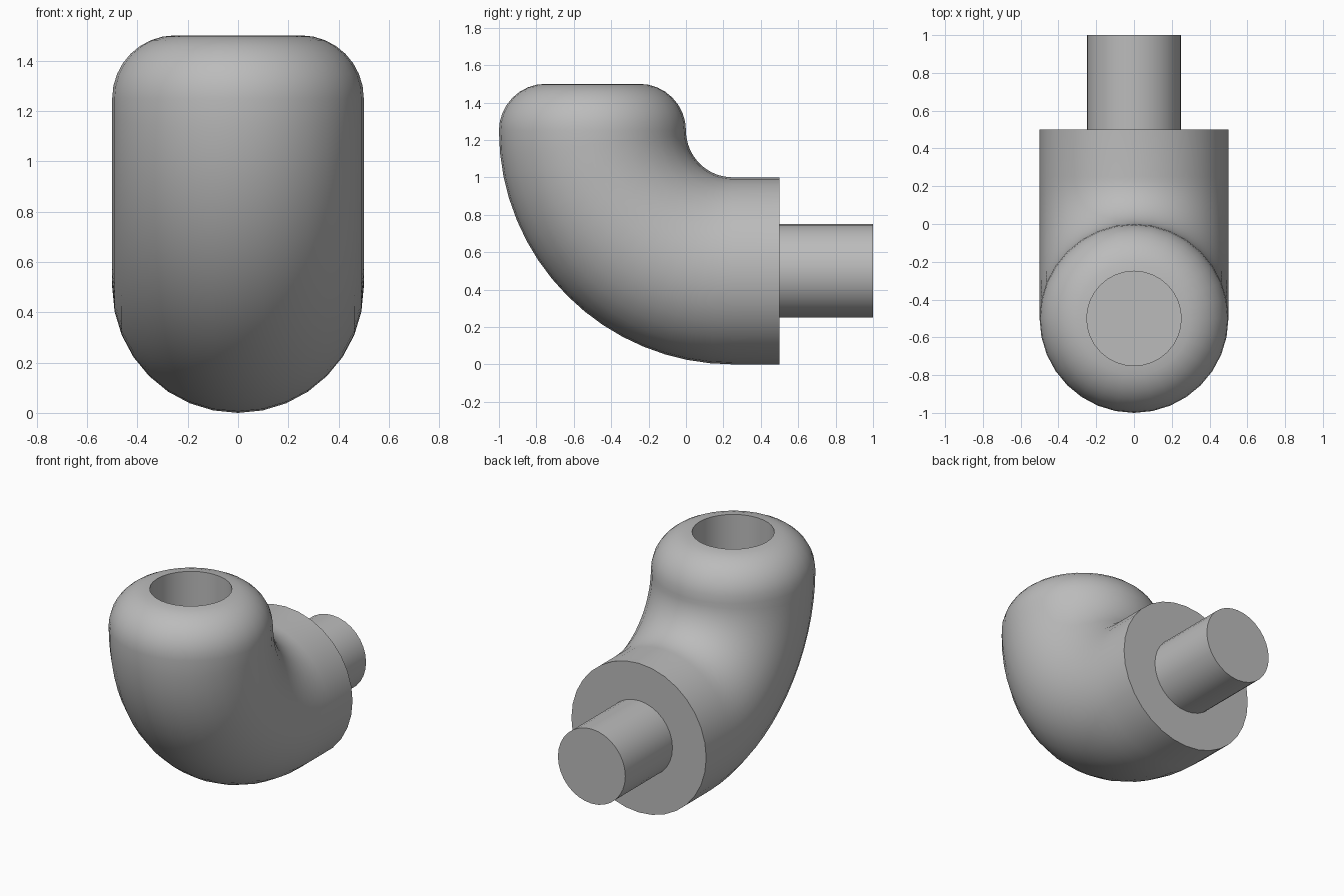
import bpy, bmesh
from math import sin, cos, pi, radians
from mathutils import Vector

cube = bpy.data.objects.get("Cube")
if cube:
    bpy.data.objects.remove(cube, do_unlink=True)

SIDES = 32
PIPE, BORE = 0.5, 0.25
BEND = 0.75                       # centre-line radius of the elbow
PIVOT = Vector((0, 0.25, 1.25))   # centre of the bend

grey = bpy.data.materials.new("plain grey")
grey.use_nodes = True
colour = (0.5, 0.5, 0.5, 1)
grey.diffuse_color = colour
grey.node_tree.nodes["Principled BSDF"].inputs["Base Color"].default_value = colour


def upright(z, r):
    """Ring on the vertical leg."""
    return Vector((0, -0.5, z)), 0, r


def level(y, r):
    """Ring on the horizontal leg."""
    return Vector((0, y, 0.5)), pi / 2, r


def sweep(name, rings):
    """Skin a row of circular rings and cap both ends."""
    bm = bmesh.new()
    loops = []
    for centre, turn, r in rings:
        out = Vector((0, -cos(turn), -sin(turn)))
        side = Vector((1, 0, 0))
        loops.append([bm.verts.new(centre + r * (cos(a) * side + sin(a) * out))
                      for a in (2 * pi * i / SIDES for i in range(SIDES))])
    for a, b in zip(loops, loops[1:]):
        for i in range(SIDES):
            j = (i + 1) % SIDES
            bm.faces.new((a[i], a[j], b[j], b[i]))
    bm.faces.new(loops[0])
    bm.faces.new(loops[-1])
    bmesh.ops.recalc_face_normals(bm, faces=bm.faces)
    mesh = bpy.data.meshes.new(name)
    bm.to_mesh(mesh)
    bm.free()
    mesh.materials.append(grey)
    obj = bpy.data.objects.new(name, mesh)
    bpy.context.collection.objects.link(obj)
    bpy.ops.object.select_all(action="DESELECT")
    obj.select_set(True)
    bpy.context.view_layer.objects.active = obj
    bpy.ops.object.shade_smooth_by_angle(angle=radians(35))


# Blind socket in the top end
rings = [upright(1.0, BORE), upright(1.5, BORE)]
# Rounded rim from the socket mouth to the outer wall
for i in range(1, 9):
    a = pi / 2 * i / 8
    rings.append(upright(1.25 + 0.25 * cos(a), BORE + 0.25 * sin(a)))
# Quarter-turn bend
for i in range(1, 17):
    t = pi / 2 * i / 16
    rings.append((PIVOT + BEND * Vector((0, -cos(t), -sin(t))), t, PIPE))
# Straight collar, flat shoulder and spigot
rings += [level(0.5, PIPE), level(0.5, BORE), level(1.0, BORE)]
sweep("pipe_elbow", rings)
